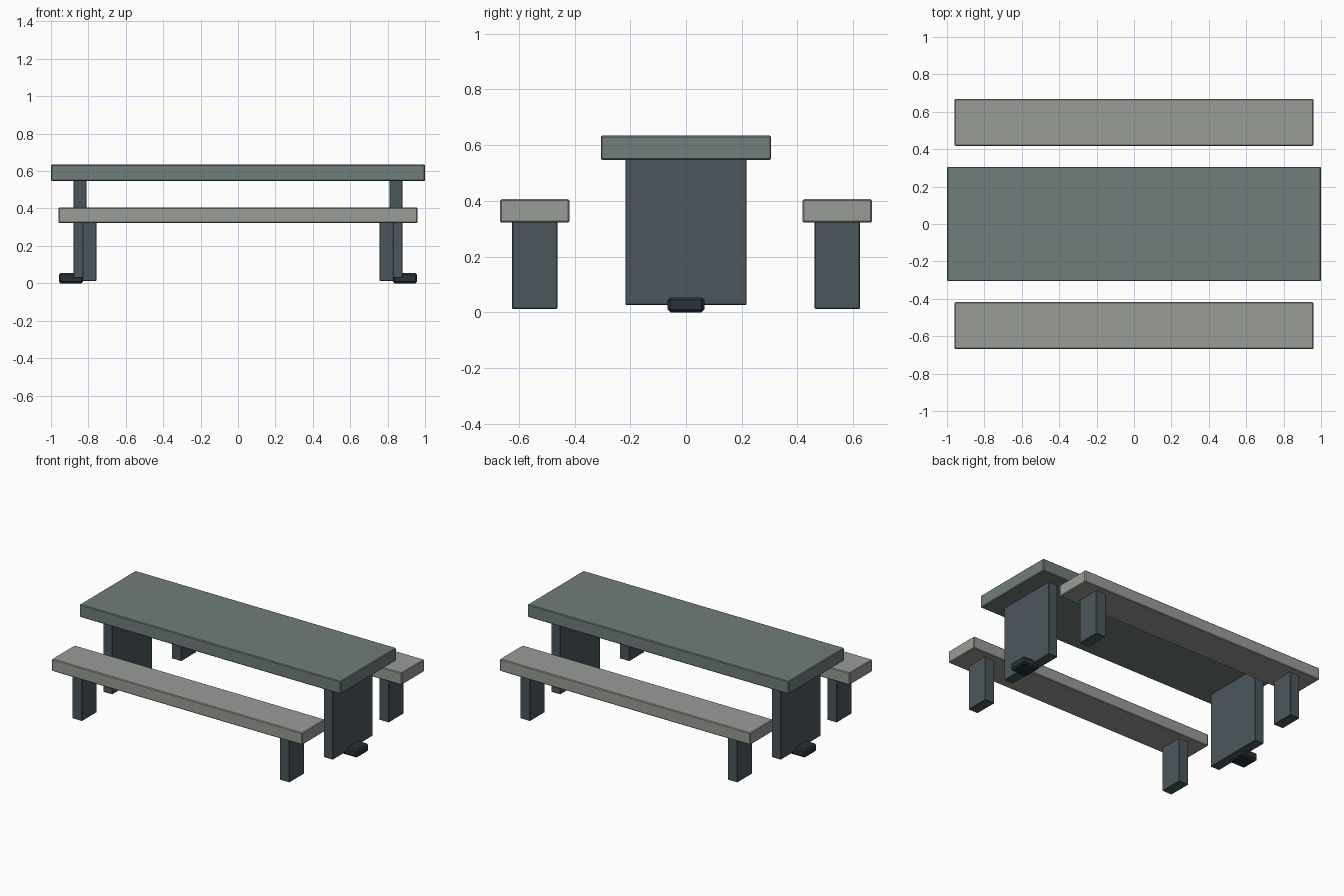
import bpy

if "Cube" in bpy.data.objects:
    bpy.data.objects.remove(bpy.data.objects["Cube"])


def srgb(r, g, b):
    def lin(c):
        c /= 255
        return c / 12.92 if c <= 0.04045 else ((c + 0.055) / 1.055) ** 2.4
    return (lin(r), lin(g), lin(b), 1.0)


def material(name, rgb):
    m = bpy.data.materials.new(name)
    m.diffuse_color = srgb(*rgb)
    m.use_nodes = True
    m.node_tree.nodes["Principled BSDF"].inputs["Base Color"].default_value = m.diffuse_color
    return m


slate = material("slate_grey", (112, 125, 124))
stone = material("pale_stone", (152, 156, 150))
steel = material("dark_blue_grey", (75, 87, 92))
iron = material("near_black", (41, 49, 57))


def slab(name, x, y, z, mat, bevel):
    """Box spanning the given ranges, with chamfered edges."""
    bpy.ops.mesh.primitive_cube_add(
        size=1, location=[sum(r) / 2 for r in (x, y, z)])
    ob = bpy.context.object
    ob.name = name
    ob.scale = [r[1] - r[0] for r in (x, y, z)]
    bpy.ops.object.transform_apply(location=False, rotation=False, scale=True)
    ob.data.materials.append(mat)
    mod = ob.modifiers.new("edge_chamfer", 'BEVEL')
    mod.width = bevel
    mod.segments = 1
    return ob


def span(a, b, side):
    """Range mirrored to the chosen side."""
    return tuple(sorted((a * side, b * side)))


# Table top
slab("table_top", (-1, 1), (-0.306, 0.306), (0.547, 0.635), slate, 0.005)

# Benches with their legs
for sy, row in ((-1, "front"), (1, "back")):
    slab(f"bench_seat_{row}", (-0.96, 0.96), span(0.418, 0.668, sy),
         (0.322, 0.406), stone, 0.005)
    for sx, end in ((-1, "left"), (1, "right")):
        slab(f"bench_leg_{row}_{end}", span(0.757, 0.832, sx),
             span(0.462, 0.625, sy), (0.012, 0.326), steel, 0.003)

# Table support panels and outer feet
for sx, end in ((-1, "left"), (1, "right")):
    slab(f"table_support_{end}", span(0.81, 0.88, sx), (-0.218, 0.218),
         (0.027, 0.551), steel, 0.003)
    slab(f"foot_{end}", span(0.828, 0.958, sx), (-0.066, 0.066),
         (0.0, 0.054), iron, 0.01)
